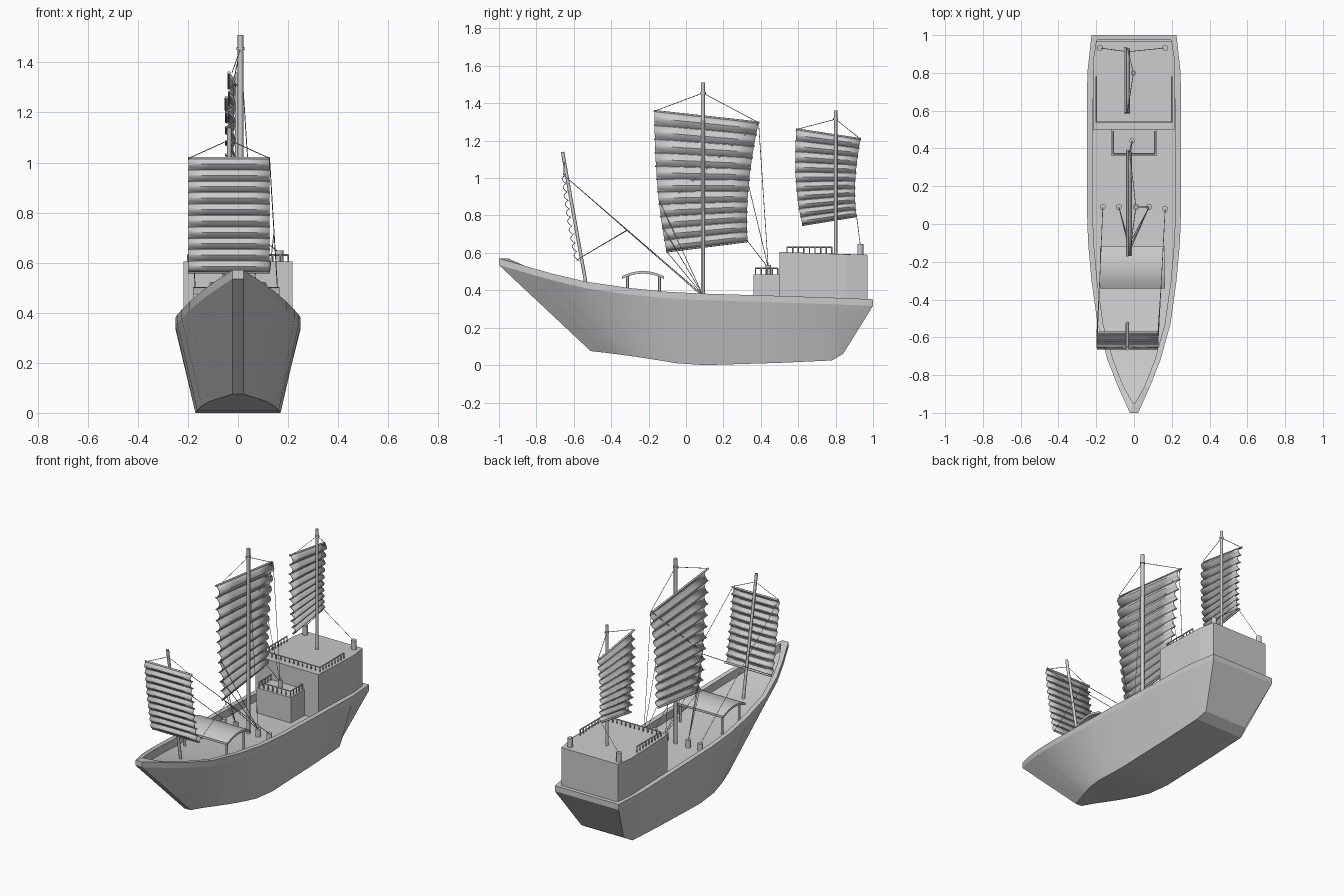
import bpy, bmesh, math
from mathutils import Vector as V

if "Cube" in bpy.data.objects:
    bpy.data.objects.remove(bpy.data.objects["Cube"])


def make(name, bm, smooth=None):
    bmesh.ops.recalc_face_normals(bm, faces=bm.faces)
    me = bpy.data.meshes.new(name)
    bm.to_mesh(me)
    bm.free()
    ob = bpy.data.objects.new(name, me)
    bpy.context.collection.objects.link(ob)
    if smooth:
        bpy.ops.object.select_all(action='DESELECT')
        ob.select_set(True)
        bpy.context.view_layer.objects.active = ob
        bpy.ops.object.shade_smooth_by_angle(angle=math.radians(smooth))
    return ob


def rods(name, segs, sides=8, smooth=50):
    """Cylinders from (start, end, radius) triples, joined in one mesh."""
    bm = bmesh.new()
    for a, b, r in segs:
        a, b = V(a), V(b)
        d = b - a
        m = d.to_track_quat('Z', 'Y').to_matrix().to_4x4()
        m.translation = (a + b) / 2
        bmesh.ops.create_cone(bm, cap_ends=True, segments=sides, radius1=r,
                              radius2=r, depth=d.length, matrix=m)
    return make(name, bm, smooth)


def prism(name, pts, z0):
    """Upright prism; each point is (x, y, top height)."""
    bm = bmesh.new()
    lo = [bm.verts.new((x, y, z0)) for x, y, z in pts]
    hi = [bm.verts.new(p) for p in pts]
    n = len(pts)
    bm.faces.new(lo)
    bm.faces.new(hi)
    for i in range(n):
        j = (i + 1) % n
        bm.faces.new((lo[i], lo[j], hi[j], hi[i]))
    return make(name, bm)


# Hull: stations of rail (y, half width, z) and bottom (y, half width, z)
stations = [
    (-1, .022, .57, -.51, .022, .075), (-.86, .085, .53, -.43, .05, .066),
    (-.72, .14, .49, -.36, .08, .057), (-.53, .193, .445, -.27, .115, .045),
    (-.3, .225, .412, -.16, .145, .028), (-.1, .243, .392, -.05, .163, .01),
    (.1, .25, .382, .1, .17, 0), (.5, .25, .37, .5, .17, .012),
    (.8, .247, .36, .78, .17, .025), (1, .225, .352, .84, .15, .06)]
bm = bmesh.new()
rings = []
for yt, wt, zt, yb, wb, zb in stations:
    wi, yi = max(wt - .03, .004), min(max(yt, -.95), .975)
    half = [(wb, yb, zb), (wt, yt, zt - .035), (wt, yt, zt),
            (wi, yi, zt), (wi, yi, zt - .05)]
    ring = [(-x, y, z) for x, y, z in half] + half[::-1]
    rings.append([bm.verts.new(p) for p in ring])
for a, b in zip(rings, rings[1:]):
    for i in range(10):
        j = (i + 1) % 10
        bm.faces.new((a[i], a[j], b[j], b[i]))
for r in (rings[0], rings[-1]):
    for i in range(4):
        bm.faces.new((r[i], r[i + 1], r[8 - i], r[9 - i]))
make("hull", bm, 12)

# Aft house and small cabin
prism("aft_house", [(-.218, .5, .605), (.218, .5, .605), (.218, .86, .592),
                    (.2, .97, .59), (-.2, .97, .59), (-.218, .86, .592)], .3)
prism("small_cabin", [(-.12, .36, .485), (.12, .36, .485),
                      (.12, .505, .485), (-.12, .505, .485)], .31)


# Railings
def railing(name, path, z, h, step=.03):
    segs = []
    for (x0, y0), (x1, y1) in zip(path, path[1:]):
        segs.append(((x0, y0, z + h), (x1, y1, z + h), .004))
        n = max(1, round(math.hypot(x1 - x0, y1 - y0) / step))
        for i in range(n + 1):
            x, y = x0 + (x1 - x0) * i / n, y0 + (y1 - y0) * i / n
            segs.append(((x, y, z - .01), (x, y, z + h), .0035))
    rods(name, segs, 6)


railing("house_railing", [(-.2, .78), (-.2, .54), (.2, .54), (.2, .78)], .6, .031)
railing("cabin_railing", [(-.11, .49), (-.11, .372), (.11, .372), (.11, .49)], .485, .034)

# Arched canopy on four posts
bm = bmesh.new()
arc = []
for i in range(13):
    t = -1 + i / 6
    arc.append((-.23 + .112 * t, .503 - .028 * t * t))
outline = arc + [(y, z - .014) for y, z in arc[::-1]]
L = [bm.verts.new((-.18, y, z)) for y, z in outline]
R = [bm.verts.new((.165, y, z)) for y, z in outline]
n = len(outline)
for i in range(n):
    j = (i + 1) % n
    bm.faces.new((L[i], L[j], R[j], R[i]))
for s in (L, R):
    for i in range(12):
        bm.faces.new((s[i], s[i + 1], s[n - 2 - i], s[n - 1 - i]))
make("canopy", bm, 30)
rods("canopy_posts", [((x, y, .33), (x, y, .482), .007)
                      for x in (-.155, .14) for y in (-.313, -.142)])

# Masts with collars
main_top, mizzen_top, fore_top = V((.01, .09, 1.455)), V((-.003, .8, 1.315)), V((-.035, -.65, 1.09))
rods("main_mast", [((.01, .09, .32), (.01, .09, 1.51), .011),
                   (main_top - V((0, 0, .006)), main_top + V((0, 0, .006)), .016)], 12)
rods("mizzen_mast", [((-.003, .8, .58), (-.003, .8, 1.36), .009),
                     (mizzen_top - V((0, 0, .005)), mizzen_top + V((0, 0, .005)), .013)], 12)
rods("fore_mast", [((-.035, -.525, .38), (-.035, -.66, 1.14), .009)], 12)

# Bollards
deck_bollards = [(-.165, .09), (-.08, .09), (.08, .09), (.165, .08)]
rods("deck_bollards", [((x, y, .325), (x, y, .38), .016) for x, y in deck_bollards], 12)
rods("stern_bollards", [((x, .932, .58), (x, .932, .648), .016) for x in (-.18, .165)], 12)
rods("cabin_bollard", [((-.01, .44, .48), (-.01, .44, .535), .014)], 12)


# Battened sails: each edge is (top, middle, bottom), cloth bulges between battens
def sail(name, left, right, normal, panels, amp=.024):
    def edge(e, v):
        a, b, c = map(V, e)
        return a * (1 - v) * (1 - 2 * v) + b * 4 * v * (1 - v) + c * v * (2 * v - 1)

    def point(u, v):
        return edge(left, v).lerp(edge(right, v), u)

    nrm = V(normal)
    sub, cols = 4, 4
    rows = panels * sub
    bm = bmesh.new()
    grid = []
    for r in range(rows + 1):
        off = amp * (abs(math.sin(math.pi * r / sub)) - .5)
        grid.append([bm.verts.new(point(c / cols, r / rows) + nrm * off)
                     for c in range(cols + 1)])
    for a, b in zip(grid, grid[1:]):
        for c in range(cols):
            bm.faces.new((a[c], a[c + 1], b[c + 1], b[c]))
    ob = make(name + "_cloth", bm, 40)
    mod = ob.modifiers.new("thickness", 'SOLIDIFY')
    mod.thickness, mod.offset = .004, 0
    segs = []
    for p in range(panels + 1):
        o = nrm * (-amp / 2)
        segs.append((point(-.008, p / panels) + o, point(1.008, p / panels) + o,
                     .006 if p in (0, panels) else .004))
    rods(name + "_battens", segs)
    return point


main = sail("main_sail", [(-.024, -.168, 1.358), (-.024, -.153, .96), (-.024, -.104, .608)],
            [(-.024, .388, 1.297), (-.024, .335, .96), (-.024, .329, .663)], (1, 0, 0), 11)
mizzen = sail("mizzen_sail", [(-.035, .59, 1.26), (-.035, .588, .98), (-.035, .623, .75)],
              [(-.035, .933, 1.208), (-.035, .905, .985), (-.035, .912, .797)], (1, 0, 0), 10)
fore = sail("fore_sail", [(-.197, -.655, 1.017), (-.197, -.628, .79), (-.197, -.585, .562)],
            [(.126, -.655, 1.017), (.126, -.628, .79), (.126, -.585, .562)], (0, -1, 0), 10, .018)

# Rigging lines
lines = []
for top, s in ((main_top, main), (mizzen_top, mizzen), (fore_top, fore)):
    lines += [(top, s(0, 0)), (top, s(1, 0))]
for u, x, y in ((0, -.165, .09), (1, .165, .08)):
    start, end = fore(u, 0), V((x, y, .375))
    lines += [(start, end), (fore(u, 1), start.lerp(end, .46))]
cab = V((-.01, .44, .52))
lines += [(main(1, v), cab) for v in (0, .5, 1)]
for x in (-.08, .08):
    base = V((x, .09, .375))
    lines += [(base, main(0, v)) for v in (.6, .8, 1)]
lines += [(V((.08, .09, .375)), main_top), (main(1, 0), main(.15, .6))]
lines += [(mizzen(1, 1), V((x, .932, .64))) for x in (-.18, .165)]
rods("rigging", [(a, b, .0018) for a, b in lines], 4)
